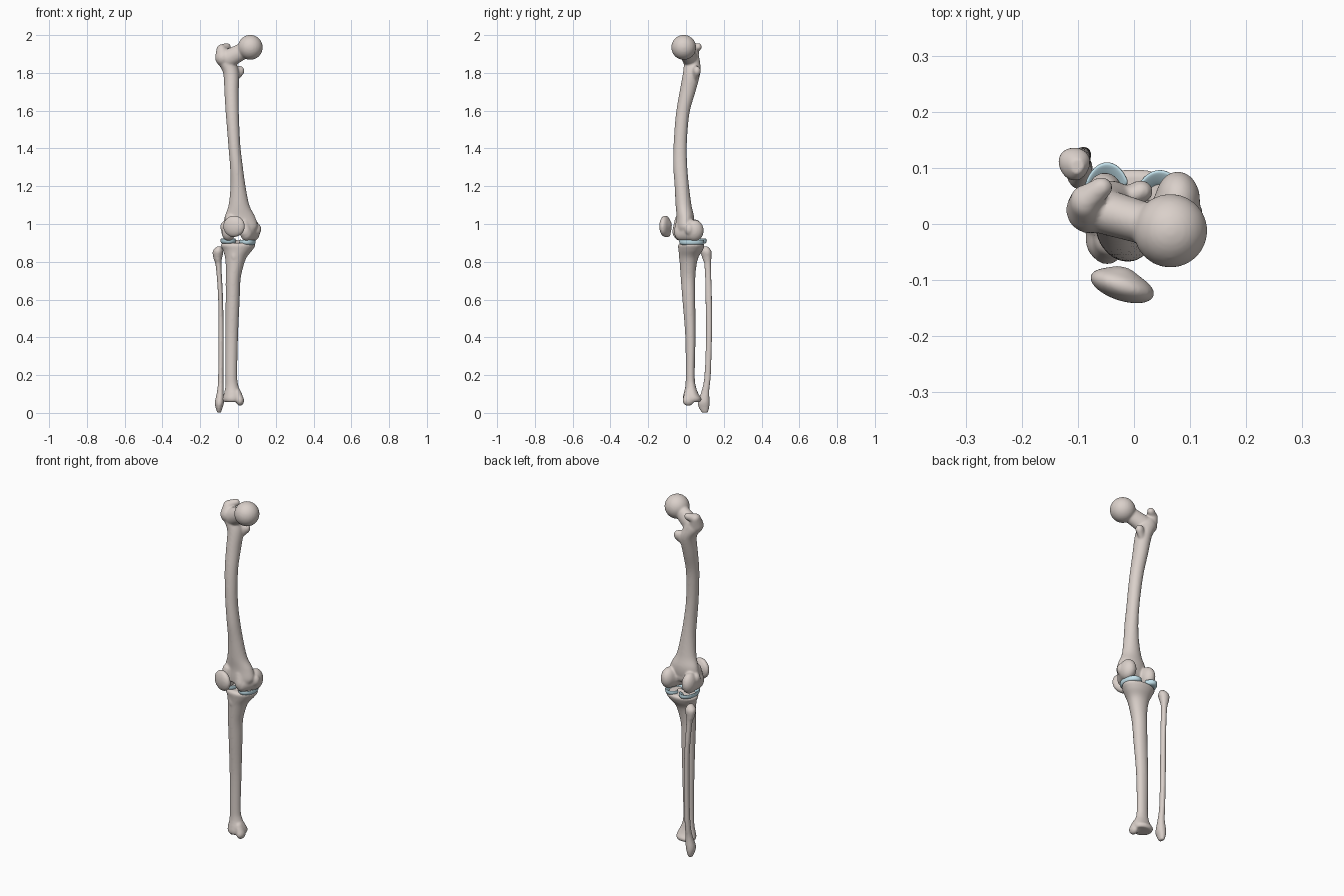
import bpy, bmesh, math
from mathutils import Vector, Matrix


def material(name, rgb):
    m = bpy.data.materials.new(name)
    m.diffuse_color = (*rgb, 1)
    return m


BONE = material("bone", (0.70, 0.63, 0.59))
CARTILAGE = material("cartilage", (0.55, 0.76, 0.84))


def catmull(p0, p1, p2, p3, t):
    return [0.5 * (2 * b + (c - a) * t + (2 * a - 5 * b + 4 * c - d) * t * t
                   + (3 * b - a - 3 * c + d) * t ** 3)
            for a, b, c, d in zip(p0, p1, p2, p3)]


def loft(bm, rows, tri=0.0, sides=32, steps=6):
    """Closed shaft through horizontal sections (z, cx, cy, rx, ry)."""
    pts = []
    for i in range(len(rows) - 1):
        q = [rows[max(i - 1, 0)], rows[i], rows[i + 1], rows[min(i + 2, len(rows) - 1)]]
        pts += [catmull(*q, s / steps) for s in range(steps)]
    pts.append(rows[-1])
    rings = []
    for z, cx, cy, rx, ry in pts:
        ring = []
        for k in range(sides):
            a = 2 * math.pi * k / sides
            f = 1 + tri * math.cos(3 * (a + math.pi / 2))
            ring.append(bm.verts.new((cx + rx * f * math.cos(a), cy + ry * f * math.sin(a), z)))
        rings.append(ring)
    for a, b in zip(rings, rings[1:]):
        for k in range(sides):
            n = (k + 1) % sides
            bm.faces.new((b[k], b[n], a[n], a[k]))
    bm.faces.new(rings[0])
    bm.faces.new(rings[-1][::-1])


def hull(bm, *blobs):
    """Convex skin around ellipsoids (x, y, z, rx, ry, rz[, turn about z])."""
    tmp = bmesh.new()
    for b in blobs:
        turn = math.radians(b[6]) if len(b) > 6 else 0
        mat = (Matrix.Translation(b[:3]) @ Matrix.Rotation(turn, 4, 'Z')
               @ Matrix.Diagonal((*b[3:6], 1)))
        for i in range(17):
            for k in range(24):
                p, a = math.pi * (i + 0.01) / 16.02, 2 * math.pi * k / 24
                tmp.verts.new(mat @ Vector((math.sin(p) * math.cos(a),
                                            math.sin(p) * math.sin(a), math.cos(p))))
    bmesh.ops.remove_doubles(tmp, verts=tmp.verts[:], dist=1e-4)
    bmesh.ops.convex_hull(tmp, input=tmp.verts[:])
    bmesh.ops.delete(tmp, geom=[v for v in tmp.verts if not v.link_faces], context='VERTS')
    bmesh.ops.recalc_face_normals(tmp, faces=tmp.faces[:])
    me = bpy.data.meshes.new("tmp")
    tmp.to_mesh(me)
    tmp.free()
    bm.from_mesh(me)
    bpy.data.meshes.remove(me)


def finish(name, bm, mat):
    bmesh.ops.recalc_face_normals(bm, faces=bm.faces[:])
    me = bpy.data.meshes.new(name)
    bm.to_mesh(me)
    bm.free()
    me.materials.append(mat)
    for p in me.polygons:
        p.use_smooth = True
    ob = bpy.data.objects.new(name, me)
    bpy.context.collection.objects.link(ob)
    return ob


def bone(name, bm, smooth=8):
    """Fuse the overlapping pieces into one soft surface."""
    ob = finish(name, bm, BONE)
    r = ob.modifiers.new("fuse", 'REMESH')
    r.mode, r.voxel_size, r.use_smooth_shade = 'VOXEL', 0.005, True
    s = ob.modifiers.new("soften", 'SMOOTH')
    s.factor, s.iterations = 0.5, smooth
    return ob


# femur: shaft
bm = bmesh.new()
loft(bm, [(1.90, -.070, .030, .035, .035), (1.86, -.062, .032, .048, .042),
          (1.80, -.037, .030, .042, .046), (1.70, -.034, .008, .038, .042),
          (1.60, -.031, -.015, .035, .036), (1.50, -.025, -.026, .033, .035),
          (1.40, -.018, -.031, .032, .035), (1.30, -.008, -.030, .034, .037),
          (1.20, .000, -.022, .040, .038), (1.10, .005, -.013, .055, .042),
          (1.04, .010, -.004, .080, .046), (0.99, .014, -.006, .090, .046),
          (0.96, .014, -.012, .075, .040)])
# femur: head, neck, trochanters
hull(bm, (.065, -.012, 1.935, .066, .066, .066))
hull(bm, (-.045, .020, 1.878, .045, .040, .050), (.050, -.008, 1.928, .036, .036, .042))
hull(bm, (-.078, .025, 1.880, .043, .042, .045), (-.088, .040, 1.925, .026, .030, .026))
hull(bm, (-.088, .040, 1.925, .024, .028, .026), (-.058, .065, 1.938, .020, .019, .020))
hull(bm, (.012, .058, 1.81, .022, .020, .026), (-.025, .040, 1.79, .020, .020, .05))
# femur: lateral and medial condyles, front lips of the groove
hull(bm, (-.050, -.030, .955, .036, .038, .044), (-.052, .042, .967, .036, .050, .058))
hull(bm, (.045, -.025, .952, .034, .036, .042), (.078, .042, .965, .040, .052, .058))
hull(bm, (-.048, -.040, .960, .030, .032, .040), (-.040, -.030, 1.02, .030, .030, .03))
hull(bm, (.040, -.034, .960, .030, .030, .038), (.030, -.025, 1.01, .030, .028, .03))
hull(bm, (.095, .018, .972, .028, .026, .034), (-.072, .010, .985, .022, .025, .03))
bone("femur", bm)

# tibia: shaft, inner ankle knob, spines, shin bump
bm = bmesh.new()
loft(bm, [(.900, .000, .030, .078, .058), (.888, .000, .030, .092, .070),
          (.860, -.002, .026, .077, .064), (.820, -.012, .016, .056, .050),
          (.760, -.020, .012, .044, .042), (.700, -.026, .012, .039, .038),
          (.600, -.028, .016, .037, .034), (.400, -.033, .024, .033, .027),
          (.200, -.035, .023, .031, .024), (.140, -.032, .025, .035, .028),
          (.100, -.027, .028, .048, .040), (.075, -.028, .034, .054, .050),
          (.058, -.028, .033, .048, .044)], tri=.03)
hull(bm, (.011, .012, .065, .021, .030, .028), (-.005, .02, .10, .022, .030, .03))
for x in (-.012, .014):
    hull(bm, (x, .038, .902, .012, .022, .017))
hull(bm, (-.020, -.018, .83, .020, .020, .035))
bone("tibia", bm)

# fibula
bm = bmesh.new()
loft(bm, [(.880, -.101, .103, .012, .014), (.855, -.106, .107, .028, .029),
          (.815, -.107, .112, .022, .023), (.770, -.102, .116, .015, .017),
          (.600, -.092, .121, .013, .017), (.400, -.090, .122, .014, .016),
          (.200, -.091, .115, .014, .017), (.120, -.093, .104, .017, .020),
          (.060, -.098, .095, .024, .031), (.030, -.100, .096, .019, .028),
          (.001, -.100, .100, .010, .016)], tri=.04)
bone("fibula", bm, smooth=4)

# patella
bm = bmesh.new()
hull(bm, (-.021, -.110, .988, .060, .027, .057, -18),
     (-.030, -.094, .990, .034, .019, .035), (-.025, -.098, .945, .022, .016, .015))
bone("patella", bm)


# menisci: C-shaped wedges, thick at the outer rim
def meniscus(name, cx, cy, rx, ry, side, z):
    bm = bmesh.new()
    section = [(1.0, 0), (1.0, .028), (.92, .028), (.55, .010), (.55, 0)]
    rings = []
    for i in range(25):
        a = math.radians(28 + 304 * i / 24)
        rings.append([bm.verts.new((cx + side * rx * s * math.cos(a),
                                    cy + ry * s * math.sin(a), z + h)) for s, h in section])
    n = len(section)
    for a, b in zip(rings, rings[1:]):
        for k in range(n):
            bm.faces.new((a[k], b[k], b[(k + 1) % n], a[(k + 1) % n]))
    bm.faces.new(rings[0])
    bm.faces.new(rings[-1][::-1])
    ob = finish(name, bm, CARTILAGE)
    ob.modifiers.new("round", 'SUBSURF').levels = 2
    ob.modifiers["round"].render_levels = 2


meniscus("lateral_meniscus", -.048, .037, .045, .074, 1, .895)
meniscus("medial_meniscus", .046, .030, .048, .067, -1, .889)
